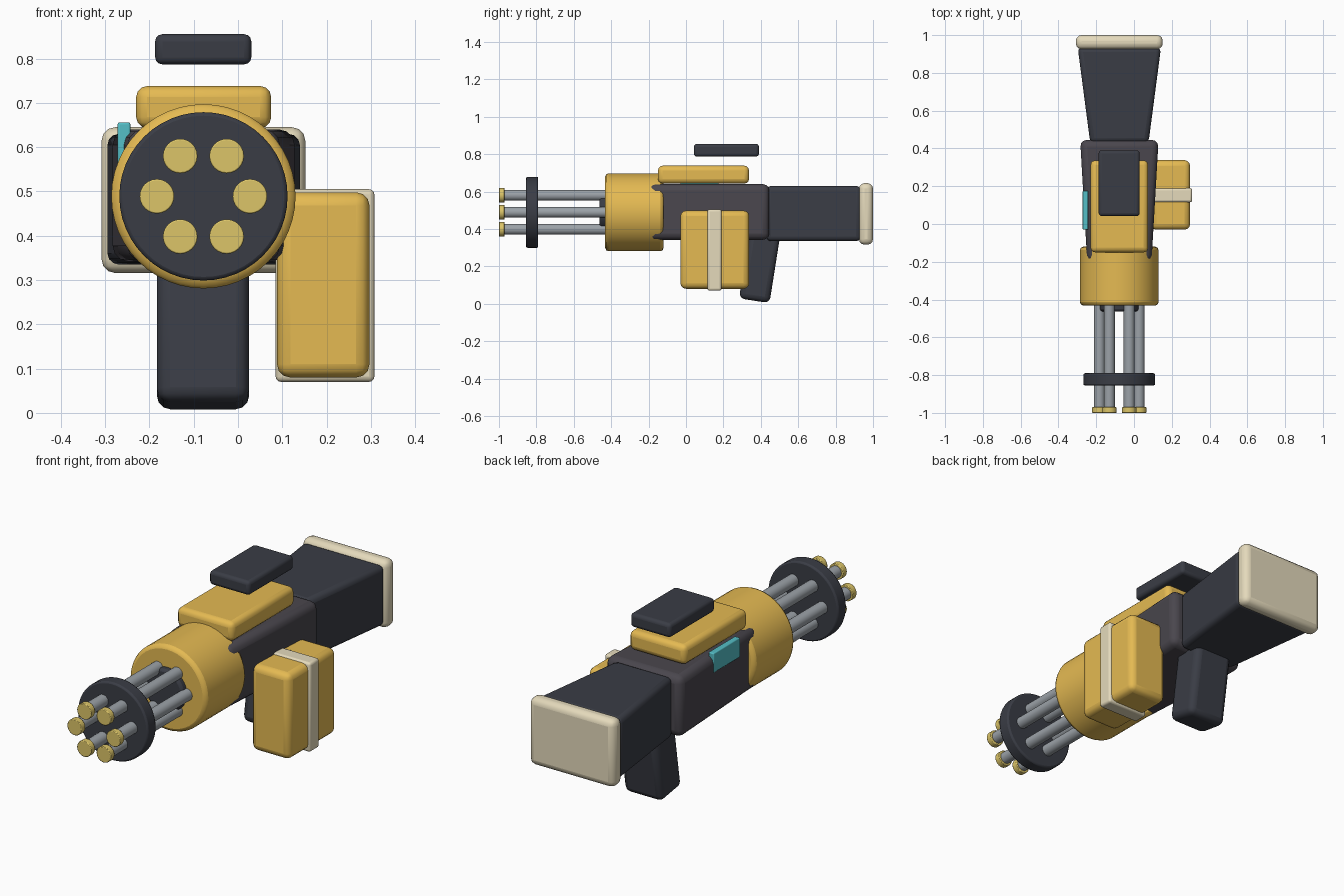
import bpy, bmesh, math
from mathutils import Vector, Matrix

if "Cube" in bpy.data.objects:
    bpy.data.objects.remove(bpy.data.objects["Cube"])

AX, AZ = -0.078, 0.489   # barrel axis


def material(name, rgb):
    m = bpy.data.materials.new(name)
    m.diffuse_color = (*rgb, 1)
    m.use_nodes = True
    m.node_tree.nodes["Principled BSDF"].inputs["Base Color"].default_value = m.diffuse_color
    return m


GOLD = material("gold", (0.78, 0.49, 0.085))
DARK = material("dark", (0.042, 0.046, 0.06))
BODY = material("body_grey", (0.068, 0.062, 0.075))
CREAM = material("cream", (0.78, 0.70, 0.50))
STEEL = material("steel", (0.33, 0.36, 0.39))
BRASS = material("brass", (0.72, 0.56, 0.14))
TEAL = material("teal", (0.09, 0.52, 0.57))


def finish(bm, name, mat, bevel, segs=3):
    bmesh.ops.recalc_face_normals(bm, faces=bm.faces)
    me = bpy.data.meshes.new(name)
    bm.to_mesh(me)
    bm.free()
    ob = bpy.data.objects.new(name, me)
    bpy.context.collection.objects.link(ob)
    me.materials.append(mat)
    if bevel:
        b = ob.modifiers.new("bevel", "BEVEL")
        b.width, b.segments, b.limit_method = bevel, segs, 'ANGLE'
        b.angle_limit = math.radians(40)
    bpy.ops.object.select_all(action='DESELECT')
    ob.select_set(True)
    bpy.context.view_layer.objects.active = ob
    bpy.ops.object.shade_smooth_by_angle(angle=math.radians(35))
    return ob


def box(name, x, y, z, mat, bevel=0.02, front=(1, 1), tilt=0):
    """Box from ranges; front scales the -y end in x and z, tilt turns about x."""
    bm = bmesh.new()
    bmesh.ops.create_cube(bm, size=1)
    size = Vector((x[1] - x[0], y[1] - y[0], z[1] - z[0]))
    for v in bm.verts:
        if v.co.y < 0:
            v.co.x *= front[0]
            v.co.z *= front[1]
        v.co *= size
    bm.transform(Matrix.Rotation(tilt, 4, 'X'))
    bm.transform(Matrix.Translation((sum(x) / 2, sum(y) / 2, sum(z) / 2)))
    return finish(bm, name, mat, bevel)


def cyl(name, r, y0, y1, mat, bevel=0.0, x=AX, z=AZ, sides=48):
    """Cylinder along y."""
    bm = bmesh.new()
    bmesh.ops.create_cone(bm, cap_ends=True, segments=sides, radius1=r, radius2=r, depth=y1 - y0)
    bm.transform(Matrix.Translation((x, (y0 + y1) / 2, z)) @ Matrix.Rotation(math.pi / 2, 4, 'X'))
    return finish(bm, name, mat, bevel, 2)


# six barrels with brass muzzles
for i in range(6):
    a = i * math.pi / 3
    bx, bz = AX + 0.105 * math.cos(a), AZ + 0.105 * math.sin(a)
    cyl(f"barrel_{i + 1}", 0.029, -0.985, -0.3, STEEL, 0, bx, bz, 24)
    cyl(f"muzzle_{i + 1}", 0.039, -1.0, -0.97, BRASS, 0.003, bx, bz, 24)

# barrel clamp, hub and rotor housing
cyl("barrel_clamp", 0.19, -0.855, -0.79, DARK, 0.008)
cyl("barrel_hub", 0.105, -0.463, -0.35, DARK, 0.012)
cyl("rotor_housing", 0.208, -0.432, -0.12, GOLD, 0.018)

# receiver and stock
box("receiver", (-0.285, 0.13), (-0.2, 0.445), (0.342, 0.64), BODY, 0.035, (0.82, 1))
box("stock", (-0.298, 0.143), (0.43, 0.935), (0.335, 0.63), DARK, 0.025, (0.70, 1))
box("butt_pad", (-0.308, 0.152), (0.925, 1.0), (0.316, 0.645), CREAM, 0.03)

# grip, leaning back at the top
box("grip", (-0.183, 0.025), (0.313, 0.478), (0.014, 0.406), DARK, 0.03, tilt=-math.radians(9))

# ammo box with strap on the right
box("ammo_box", (0.088, 0.297), (-0.03, 0.338), (0.08, 0.498), GOLD, 0.03)
box("ammo_strap", (0.085, 0.308), (0.115, 0.19), (0.07, 0.505), CREAM, 0.012)

# top cover, floating carry bar, side light
box("top_cover", (-0.23, 0.075), (-0.15, 0.337), (0.643, 0.738), GOLD, 0.025)
box("carry_bar", (-0.187, 0.03), (0.042, 0.39), (0.787, 0.855), DARK, 0.016)
box("side_light", (-0.272, -0.243), (-0.03, 0.175), (0.56, 0.656), TEAL, 0.005)
